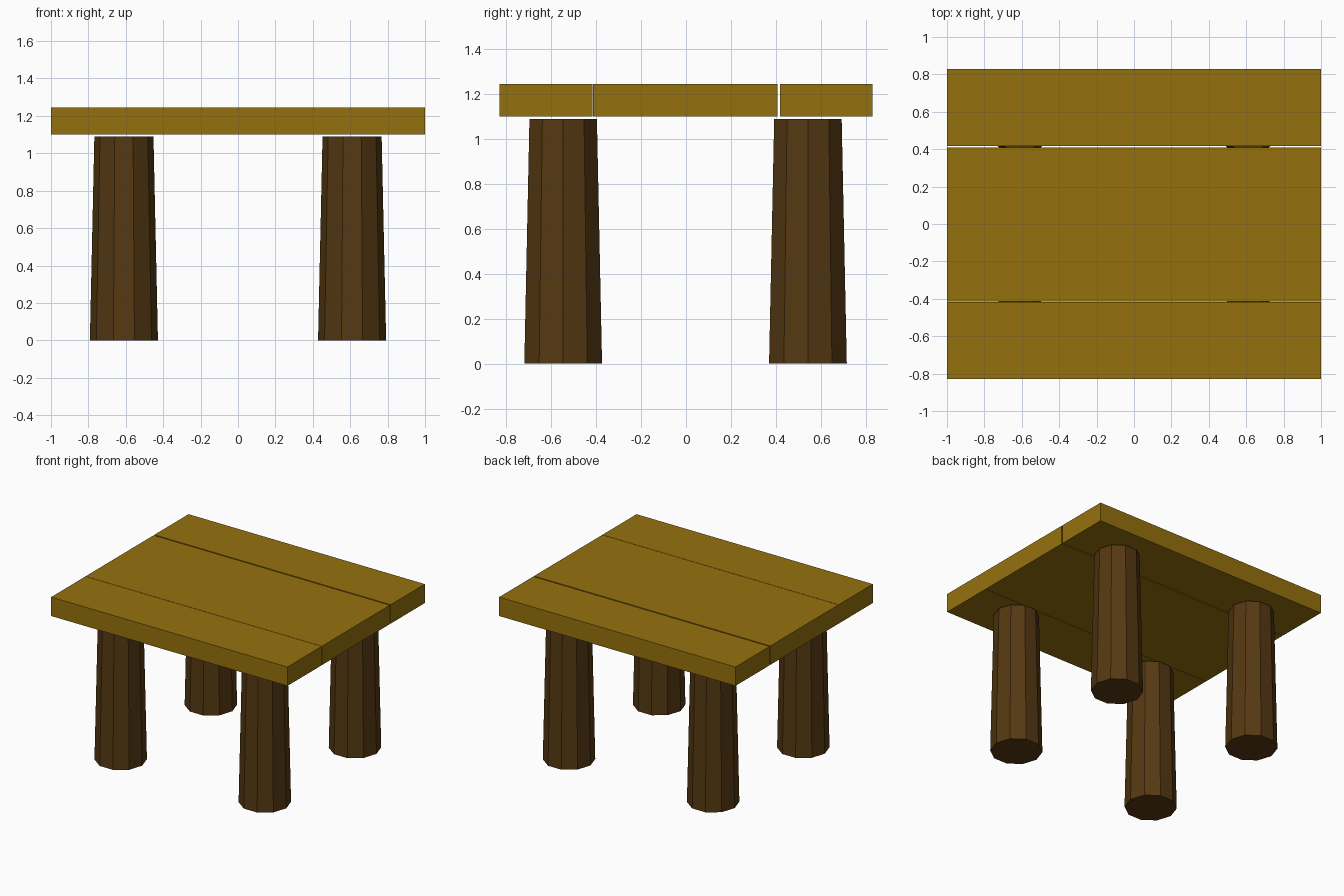
import bpy

if "Cube" in bpy.data.objects:
    bpy.data.objects.remove(bpy.data.objects["Cube"])


def material(name, color):
    m = bpy.data.materials.new(name)
    m.diffuse_color = (*color, 1)
    m.use_nodes = True
    m.node_tree.nodes["Principled BSDF"].inputs["Base Color"].default_value = m.diffuse_color
    return m


plank_mat = material("light_wood", (0.30, 0.165, 0.004))
leg_mat = material("dark_wood", (0.09, 0.04, 0.006))


def plank(name, y0, y1, z0=1.10, z1=1.245):
    bpy.ops.mesh.primitive_cube_add(size=1, location=(0, (y0 + y1) / 2, (z0 + z1) / 2))
    o = bpy.context.object
    o.name = name
    o.scale = (2, y1 - y0, z1 - z0)
    o.data.materials.append(plank_mat)


def leg(name, x, y, height=1.09):
    bpy.ops.mesh.primitive_cone_add(vertices=10, radius1=0.182, radius2=0.158,
                                    depth=height, location=(x, y, height / 2),
                                    rotation=(0, 0, 0.3141593))
    o = bpy.context.object
    o.name = name
    # a corner of the decagon points along x
    o.data.materials.append(leg_mat)


# Table top: three boards with narrow gaps
plank("front_plank", -0.83, -0.417)
plank("middle_plank", -0.414, 0.408)
plank("back_plank", 0.418, 0.83)

# Four tapered ten-sided legs
for side, x in (("left", -0.61), ("right", 0.61)):
    for end, y in (("front", -0.547), ("back", 0.543)):
        leg(f"{end}_{side}_leg", x, y)
